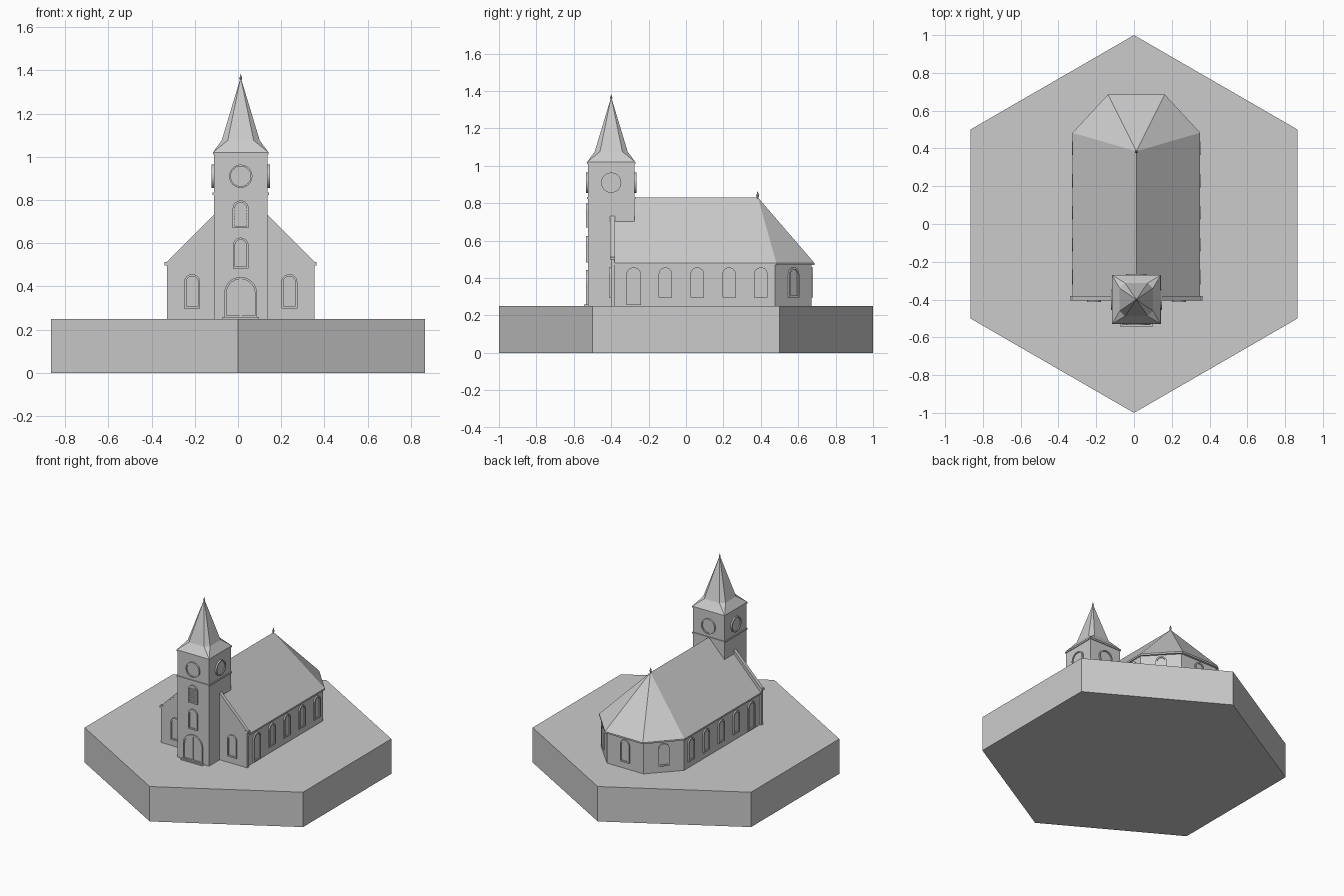
import bpy
import bmesh
from math import sin, cos, pi, atan2
from mathutils import Matrix, Vector

cube = bpy.data.objects.get("Cube")
if cube:
    bpy.data.objects.remove(cube, do_unlink=True)

stone = bpy.data.materials.new("stone grey")
stone.use_nodes = True
GREY = (0.6, 0.6, 0.6, 1)
stone.diffuse_color = GREY
bsdf = stone.node_tree.nodes["Principled BSDF"]
bsdf.inputs["Base Color"].default_value = GREY
bsdf.inputs["Roughness"].default_value = 0.8

CX = 0.0125       # church axis
GROUND = 0.25     # top of the plinth
TY = -0.4         # tower centre
TH = 0.124        # tower half width


def make(name, verts, faces, matrix=None):
    bm = bmesh.new()
    vs = [bm.verts.new(v) for v in verts]
    for f in faces:
        bm.faces.new([vs[i] for i in f])
    bmesh.ops.recalc_face_normals(bm, faces=bm.faces)
    mesh = bpy.data.meshes.new(name)
    bm.to_mesh(mesh)
    bm.free()
    mesh.materials.append(stone)
    ob = bpy.data.objects.new(name, mesh)
    ob.matrix_world = matrix or Matrix.Translation((CX, 0, 0))
    bpy.context.collection.objects.link(ob)
    return ob


def loft(name, rings, matrix=None):
    """Closed solid through rings that all have the same point count."""
    n = len(rings[0])
    verts = [p for r in rings for p in r]
    faces = [list(range(n)), [len(verts) - n + i for i in range(n)]]
    for k in range(len(rings) - 1):
        for i in range(n):
            j = (i + 1) % n
            faces.append([k * n + i, k * n + j, k * n + n + j, k * n + n + i])
    return make(name, verts, faces, matrix)


def prism(name, pts, z0, z1, matrix=None):
    return loft(name, [[(x, y, z) for x, y in pts] for z in (z0, z1)], matrix)


def plate(name, pts, y0, y1, matrix=None):
    return loft(name, [[(x, y, z) for x, z in pts] for y in (y0, y1)], matrix)


def box(name, x0, x1, y0, y1, z0, z1, matrix=None):
    return prism(name, [(x0, y0), (x1, y0), (x1, y1), (x0, y1)], z0, z1, matrix)


def frame(name, outer, inner, depth, matrix):
    """Ring shaped moulding standing proud of a wall."""
    n = len(outer)
    loops = [(outer, 0), (outer, -depth), (inner, -depth), (inner, 0)]
    verts = [(x, y, z) for pts, y in loops for x, z in pts]
    faces = [[k * n + i, k * n + (i + 1) % n,
              (k + 1) % 4 * n + (i + 1) % n, (k + 1) % 4 * n + i]
             for k in range(4) for i in range(n)]
    return make(name, verts, faces, matrix)


def arch(half, z0, z1, inset=0.0):
    h, top = half - inset, z1 - half
    curve = [(h * cos(pi * i / 14), top + h * sin(pi * i / 14)) for i in range(15)]
    return [(-h, z0 + inset), (h, z0 + inset)] + curve


def circle(r, z, n=32):
    return [(r * cos(2 * pi * i / n), z + r * sin(2 * pi * i / n)) for i in range(n)]


def on_wall(x, y, angle):
    return Matrix.Translation((CX + x, y, 0)) @ Matrix.Rotation(angle, 4, 'Z')


def window(name, x, y, angle, half=0.036, z0=0.297, z1=0.457):
    m = on_wall(x, y, angle)
    frame(name + "_frame", arch(half, z0, z1), arch(half, z0, z1, 0.01), 0.01, m)
    plate(name + "_pane", arch(half, z0, z1, 0.009), -0.003, 0.002, m)
    return m


# Hexagonal plinth
prism("plinth", [(sin(i * pi / 3), cos(i * pi / 3)) for i in range(6)], 0, GROUND,
      Matrix.Identity(4))


# Nave with three-sided apse
def footprint(half, front, shoulder, back_half, back):
    return [(-half, front), (half, front), (half, shoulder),
            (back_half, back), (-back_half, back), (-half, shoulder)]


prism("nave_walls", footprint(0.33, -0.39, 0.475, 0.145, 0.67), GROUND, 0.478)
eave = footprint(0.338, -0.39, 0.483, 0.15, 0.686)
make("nave_roof",
     [(x, y, z) for z in (0.47, 0.481) for x, y in eave]
     + [(0, -0.39, 0.83), (0, 0.385, 0.83)],
     [[0, 1, 2, 3, 4, 5], [0, 1, 7, 12, 6], [1, 2, 8, 7], [2, 3, 9, 8], [3, 4, 10, 9],
      [4, 5, 11, 10], [5, 0, 6, 11], [7, 8, 13, 12], [8, 9, 13], [9, 10, 13],
      [10, 11, 13], [11, 6, 12, 13]])

# Front gable wall with sloping top and kneelers
plate("front_gable", [(-0.342, GROUND), (0.342, GROUND), (0.342, 0.508),
                      (0, 0.85), (-0.342, 0.508)], -0.402, -0.383)
for s, side in ((1, "left"), (-1, "right")):
    x0, x1 = sorted((s * 0.325, s * 0.352))
    box(side + "_kneeler", x0, x1, -0.405, -0.38, 0.498, 0.513)
    plate(side + "_coping", [(s * 0.342, 0.502), (s * 0.342, 0.513),
                             (s * 0.1, 0.755), (s * 0.1, 0.744)], -0.405, -0.38)
    window(side + "_front_window", s * 0.225, -0.402, 0, half=0.037)
    # Side wall openings, the first reaching down to the ground
    for i in range(5):
        y = -0.28 + 0.17 * i
        if i == 0:
            window(side + "_side_door", s * 0.33, y, s * pi / 2, 0.039, 0.257, 0.457)
        else:
            window(side + "_side_window", s * 0.33, y, s * pi / 2)
    window(side + "_apse_window", s * 0.2375, 0.5725, s * atan2(0.195, -0.185))
window("back_apse_window", 0, 0.67, pi)

# Tower shaft and string course
box("tower", -TH, TH, TY - TH, TY + TH, GROUND, 1.02)
c = TH + 0.006
box("tower_cornice", -c, c, TY - c, TY + c, 0.824, 0.834)

# Broach spire: square eaves turning into an octagon
e, a, b = TH + 0.005, 0.088, 0.06
corners = [(-e, -e), (e, -e), (e, e), (-e, e)]
octagon = [(-b, -a), (b, -a), (a, -b), (a, b), (b, a), (-b, a), (-a, b), (-a, -b)]
spire_faces = [[0, 1, 2, 3]]
for i in range(4):
    j = (i + 1) % 4
    p, q, r = 8 + 2 * i, 9 + 2 * i, 8 + (2 * i + 2) % 8
    spire_faces += [[i, j, 4 + j, 4 + i], [4 + i, 4 + j, q, p],
                    [4 + j, r, q], [p, q, 16], [q, r, 16]]
make("spire",
     [(x, y, 1.01) for x, y in corners] + [(x, y, 1.02) for x, y in corners]
     + [(x, y, 1.076) for x, y in octagon] + [(0, 0, 1.368)],
     spire_faces, Matrix.Translation((CX, TY, 0)))


# Finials
def finial(name, y, z, s):
    profile = [(0.005, -0.012), (0.005, 0.006), (0.008, 0.014), (0.004, 0.024), (0.001, 0.036)]
    loft(name, [[(r * s * cos(k * pi / 4), r * s * sin(k * pi / 4), h * s) for k in range(8)]
                for r, h in profile], Matrix.Translation((CX, y, z)))


finial("spire_finial", TY, 1.352, 0.85)
finial("roof_finial", 0.383, 0.828, 1.0)

# Clock on each tower face
for i in range(4):
    d = Vector((sin(i * pi / 2), -cos(i * pi / 2))) * TH
    m = on_wall(d.x, TY + d.y, i * pi / 2)
    frame("clock_rim", circle(0.054, 0.91), circle(0.046, 0.91), 0.011, m)
    plate("clock_face", circle(0.047, 0.91), -0.004, 0.002, m)

# Tower front: window, louvred opening, double door and step
front = TY - TH
window("tower_window", 0, front, 0, 0.036, 0.482, 0.626)
m = window("belfry_opening", 0, front, 0, 0.037, 0.67, 0.798)
for i in range(7):
    z = 0.687 + 0.0135 * i
    w = 0.027 if i < 6 else 0.02
    plate("louvre", [(-w, z), (w, z), (w, z + 0.006), (-w, z + 0.006)], -0.009, 0, m)
m = window("main_door", 0, front, 0, 0.076, 0.256, 0.444)
box("door_post", -0.005, 0.005, -0.009, 0, 0.262, 0.434, m)
box("door_step", -0.085, 0.085, front - 0.022, front, GROUND, 0.258)
